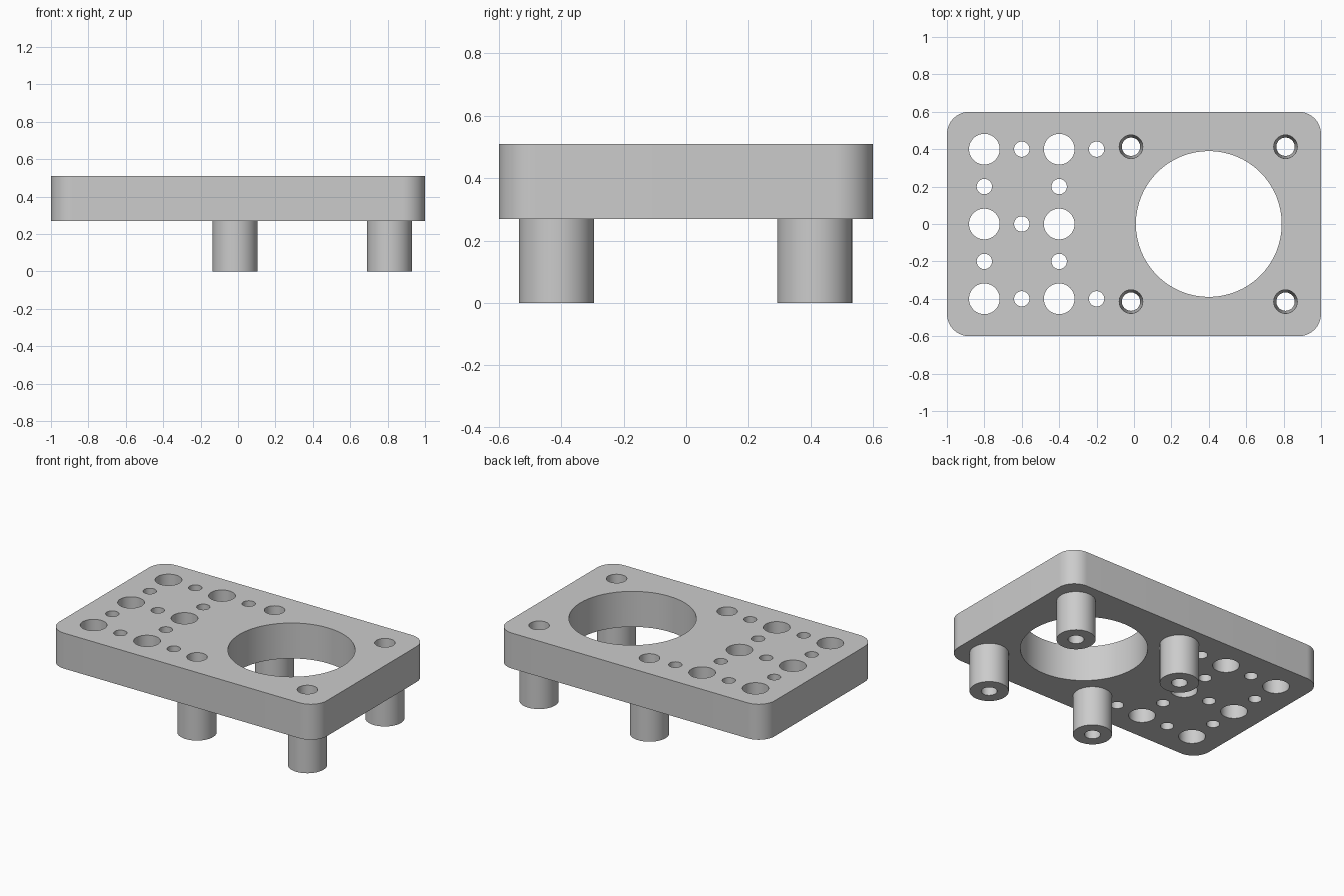
import bpy, bmesh
from math import cos, sin, pi, radians
from mathutils import Matrix

cube = bpy.data.objects.get("Cube")
if cube:
    bpy.data.objects.remove(cube, do_unlink=True)

# Main sizes
HALF_X, HALF_Y, CORNER = 1.0, 0.6, 0.12
BASE, TOP = 0.27, 0.51
BORE_TOP, BORE_FOOT, POST_R = 0.063, 0.049, 0.12
SEG = 64

grey = bpy.data.materials.new("light_grey")
grey.use_nodes = True
colour = (0.6, 0.6, 0.6, 1)
grey.diffuse_color = colour
grey.node_tree.nodes["Principled BSDF"].inputs["Base Color"].default_value = colour


def bore_radius(z):
    return BORE_FOOT + (BORE_TOP - BORE_FOOT) * z / TOP


def make_object(name, bm):
    bmesh.ops.recalc_face_normals(bm, faces=bm.faces)
    mesh = bpy.data.meshes.new(name)
    bm.to_mesh(mesh)
    bm.free()
    obj = bpy.data.objects.new(name, mesh)
    bpy.context.collection.objects.link(obj)
    return obj


def finish(mesh):
    mesh.materials.clear()
    mesh.materials.append(grey)
    mesh.shade_smooth()
    mesh.set_sharp_from_angle(angle=radians(30))


def add_cutter(bm, x, y, r_low, r_high, low, high):
    bmesh.ops.create_cone(bm, cap_ends=True, segments=SEG, radius1=r_low,
                          radius2=r_high, depth=high - low,
                          matrix=Matrix.Translation((x, y, (low + high) / 2)))


# Rounded plate blank
bm = bmesh.new()
outline = []
for i, (sx, sy) in enumerate([(1, 1), (-1, 1), (-1, -1), (1, -1)]):
    for k in range(17):
        a = (i + k / 16) * pi / 2
        outline.append(bm.verts.new((sx * (HALF_X - CORNER) + CORNER * cos(a),
                                     sy * (HALF_Y - CORNER) + CORNER * sin(a), BASE)))
face = bm.faces.new(outline)
extruded = bmesh.ops.extrude_face_region(bm, geom=[face], use_keep_orig=True)
verts = [g for g in extruded["geom"] if isinstance(g, bmesh.types.BMVert)]
bmesh.ops.translate(bm, verts=verts, vec=(0, 0, TOP - BASE))
plate = make_object("plate", bm)

# Hole pattern: main opening, large holes, small holes, tapered screw bores
large = [(x, y) for x in (-0.8, -0.4) for y in (-0.4, 0, 0.4)]
small = [(-0.6, 0)] + [(x, s * y) for s in (-1, 1) for x, y in
                       ((-0.6, 0.4), (-0.2, 0.4), (-0.8, 0.2), (-0.4, 0.2))]
posts = {"right_back": (-0.016, 0.413), "right_front": (-0.016, -0.415),
         "left_back": (0.81, 0.413), "left_front": (0.81, -0.415)}

bm = bmesh.new()
straight = [(0.4, 0, 0.39)] + [(x, y, 0.082) for x, y in large] + [(x, y, 0.041) for x, y in small]
for x, y, r in straight:
    add_cutter(bm, x, y, r, r, BASE - 0.1, TOP + 0.1)
for x, y in posts.values():
    low, high = BASE - 0.1, TOP + 0.1
    add_cutter(bm, x, y, bore_radius(low), bore_radius(high), low, high)
cutter = make_object("hole_cutter", bm)
cutter.hide_render = True

# Cut the holes, then discard the cutter
cut = plate.modifiers.new("holes", "BOOLEAN")
cut.operation, cut.solver, cut.object = "DIFFERENCE", "EXACT", cutter
depsgraph = bpy.context.evaluated_depsgraph_get()
result = bpy.data.meshes.new_from_object(plate.evaluated_get(depsgraph))
plate.modifiers.clear()
plate.data = result
bpy.data.objects.remove(cutter, do_unlink=True)
finish(plate.data)

# Hollow standoff posts, open where they meet the plate
for name, (x, y) in posts.items():
    bm = bmesh.new()
    profile = [(POST_R, BASE), (POST_R, 0), (BORE_FOOT, 0), (bore_radius(BASE), BASE)]
    rings = [[bm.verts.new((x + r * cos(2 * pi * k / SEG), y + r * sin(2 * pi * k / SEG), z))
              for k in range(SEG)] for r, z in profile]
    for a, b in zip(rings, rings[1:]):
        for k in range(SEG):
            n = (k + 1) % SEG
            bm.faces.new((a[k], b[k], b[n], a[n]))
    finish(make_object(name + "_post", bm).data)
